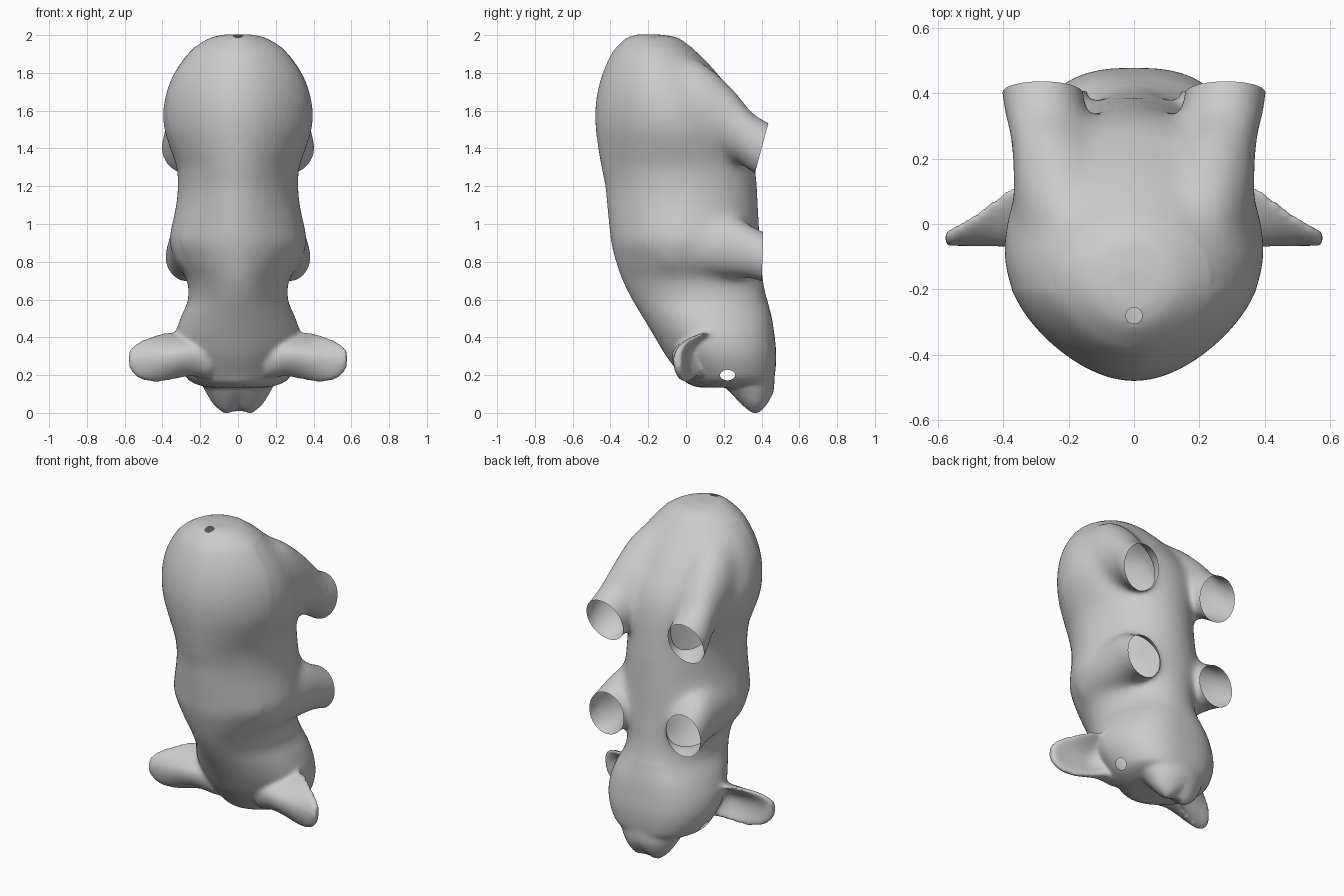
import bpy, bmesh, math

if "Cube" in bpy.data.objects:
    bpy.data.objects.remove(bpy.data.objects["Cube"])

TAU = 2 * math.pi


def spline(rows, n=5):
    """Catmull-Rom interpolation between rows of numbers."""
    out = []
    for i in range(len(rows) - 1):
        p = [rows[max(0, min(len(rows) - 1, i + k))] for k in (-1, 0, 1, 2)]
        for s in range(n):
            t = s / n
            out.append([0.5 * (2 * b + (c - a) * t + (2 * a - 5 * b + 4 * c - d) * t * t
                               + (3 * b - a - 3 * c + d) * t ** 3) for a, b, c, d in zip(*p)])
    return out + [list(rows[-1])]


def power(v, e):
    return math.copysign(abs(v) ** e, v)


def loft(bm, rings):
    """Closed tube through rings of points, capped at both ends."""
    vs = [[bm.verts.new(p) for p in r] for r in rings]
    new = []
    n = len(vs[0])
    for a, b in zip(vs, vs[1:]):
        for i in range(n):
            j = (i + 1) % n
            new.append(bm.faces.new((a[i], a[j], b[j], b[i])))
    new += [bm.faces.new(vs[0][::-1]), bm.faces.new(vs[-1])]
    bmesh.ops.recalc_face_normals(bm, faces=new)


def level_rings(rows, pinch=0.0, n=56):
    """Horizontal egg rings from rows of z, front y, back y, half width."""
    rings = []
    for z, f, b, w in spline(rows):
        # The back of the head is squarer than the torso
        square = 1 - 0.26 * max(0, min(1, (0.68 - z) / 0.2)) if pinch else 1
        ring = []
        for i in range(n):
            c, s = math.cos(TAU * i / n), math.sin(TAU * i / n)
            cx = power(c, square) if s > 0 else c
            ring.append((w * cx * (1 - pinch * min(s, 0) ** 2), (f + b) / 2 + (b - f) / 2 * s, z))
        rings.append(ring)
    return rings


bm = bmesh.new()

# Torso and head: z, front y, back y, half width
loft(bm, level_rings([
    (2.003, -0.26, -0.14, 0.07), (1.988, -0.31, -0.05, 0.14), (1.95, -0.355, 0.01, 0.21),
    (1.9, -0.395, 0.07, 0.27), (1.8, -0.44, 0.165, 0.34), (1.7, -0.468, 0.24, 0.38),
    (1.6, -0.48, 0.305, 0.398), (1.5, -0.477, 0.34, 0.392), (1.4, -0.464, 0.357, 0.36),
    (1.3, -0.447, 0.367, 0.325), (1.2, -0.427, 0.377, 0.319), (1.1, -0.417, 0.382, 0.328),
    (1.0, -0.407, 0.387, 0.35), (0.9, -0.395, 0.392, 0.365), (0.8, -0.37, 0.40, 0.325),
    (0.7, -0.335, 0.41, 0.27), (0.6, -0.285, 0.43, 0.265), (0.5, -0.225, 0.455, 0.305),
    (0.4, -0.165, 0.47, 0.335), (0.3, -0.105, 0.478, 0.33), (0.2, -0.03, 0.47, 0.285),
    (0.16, 0.0, 0.45, 0.24), (0.135, 0.06, 0.38, 0.17)], 0.2))

# Muzzle, with two lobes at its tip
muzzle = level_rings([(0.3, 0.12, 0.47, 0.24), (0.15, 0.2, 0.468, 0.19), (0.1, 0.235, 0.462, 0.165),
                      (0.05, 0.28, 0.44, 0.135), (0.015, 0.315, 0.415, 0.10),
                      (-0.005, 0.345, 0.39, 0.07)])
loft(bm, [[(x, y, z + 0.03 * max(0, 1 - abs(x) / 0.06) * max(0, 1 - z / 0.15)) for x, y, z in r]
          for r in muzzle])

# Leg stumps: x, y, z, radius x, radius z
hind = [(0.17, -0.1, 1.65, 0.18, 0.25), (0.20, 0.08, 1.625, 0.168, 0.235),
        (0.24, 0.25, 1.525, 0.137, 0.19), (0.275, 0.36, 1.425, 0.128, 0.16),
        (0.288, 0.52, 1.345, 0.128, 0.155)]
fore = [(0.17, -0.12, 0.89, 0.17, 0.18), (0.21, 0.08, 0.89, 0.15, 0.175),
        (0.24, 0.25, 0.88, 0.13, 0.165), (0.262, 0.36, 0.845, 0.122, 0.14),
        (0.272, 0.52, 0.78, 0.122, 0.135)]
for side in (-1, 1):
    for leg in (hind, fore):
        loft(bm, [[(side * (x + rx * math.cos(TAU * i / 24)), y, z + rz * math.sin(TAU * i / 24))
                   for i in range(24)] for x, y, z, rx, rz in spline(leg)])

    # Cupped ear: x, y, z, half height, curl of the upper rim, half thickness
    ear = [(0.15, 0.04, 0.30, 0.12, 0.05, 0.09), (0.25, 0.0, 0.31, 0.115, 0.12, 0.07),
           (0.33, -0.03, 0.305, 0.125, 0.16, 0.045), (0.42, -0.035, 0.29, 0.126, 0.11, 0.034),
           (0.50, -0.04, 0.28, 0.108, 0.055, 0.028), (0.55, -0.042, 0.28, 0.078, 0.025, 0.025),
           (0.578, -0.045, 0.285, 0.04, 0.005, 0.022)]
    rings = []
    for x, y, z, hh, curl, th in spline(ear):
        ring = []
        for i in range(40):
            c, s = math.cos(TAU * i / 40), math.sin(TAU * i / 40)
            ring.append((side * x, y + curl * c * c * (1 if c > 0 else 0.4) + th * power(s, 0.6),
                         z + hh * c))
        rings.append(ring)
    loft(bm, rings)

mesh = bpy.data.meshes.new("body")
bm.to_mesh(mesh)
bm.free()
body = bpy.data.objects.new("body", mesh)
bpy.context.collection.objects.link(body)

# Fuse the parts into one soft skin
remesh = body.modifiers.new("fuse", 'REMESH')
remesh.mode = 'VOXEL'
remesh.voxel_size = 0.011
soften = body.modifiers.new("soften", 'SMOOTH')
soften.factor = 0.5
soften.iterations = 12
skin = bpy.data.meshes.new_from_object(
    body.evaluated_get(bpy.context.evaluated_depsgraph_get()))
body.modifiers.clear()
body.data = skin

bm = bmesh.new()
bm.from_mesh(skin)

# Melt the legs into the torso
torso = [v for v in bm.verts if 0.6 < v.co.z < 1.93 and v.co.y > -0.2]
for _ in range(45):
    bmesh.ops.smooth_vert(bm, verts=torso, factor=0.5,
                          use_axis_x=True, use_axis_y=True, use_axis_z=True)

# Cut the leg ends open
for z0, z1, point, normal in ((1.22, 1.65, (0, 0.40, 1.40), (0, 0.965, -0.26)),
                              (0.6, 1.05, (0, 0.405, 0.83), (0, 1, -0.03))):
    faces = []
    for f in bm.faces:
        c = f.calc_center_median()
        low = z0 - 0.12 if c.y > 0.41 and z0 > 1 else z0
        if low < c.z < z1 and abs(c.x) > 0.13 and c.y > 0.36:
            faces.append(f)
    geom = set(faces)
    for f in faces:
        geom.update(f.edges)
        geom.update(f.verts)
    bmesh.ops.bisect_plane(bm, geom=list(geom), plane_co=point, plane_no=normal, clear_outer=True)


def eye_distance(c):
    """Elliptic distance from the eye centre, 1 on its rim."""
    return math.hypot((c.y - 0.22) / 0.04, (c.z - 0.2) / 0.028) if abs(c.x) > 0.1 else 9


def tail_distance(c):
    """Distance from the tail hole centre, 1 on its rim."""
    return math.hypot(c.x, c.y + 0.28) / 0.025 if c.z > 1.9 else 9


# Eye holes and tail hole, with rims pulled onto clean ovals
holes = [f for f in bm.faces if min(eye_distance(f.calc_center_median()),
                                    tail_distance(f.calc_center_median())) < 1]
bmesh.ops.delete(bm, geom=holes, context='FACES')
for v in bm.verts:
    if v.is_boundary:
        e, t = eye_distance(v.co), tail_distance(v.co)
        if 0 < e < 2:
            v.co.y = 0.22 + (v.co.y - 0.22) / e
            v.co.z = 0.2 + (v.co.z - 0.2) / e
        elif 0 < t < 2:
            v.co.x /= t
            v.co.y = -0.28 + (v.co.y + 0.28) / t
bm.to_mesh(skin)
bm.free()

grey = bpy.data.materials.new("plain grey")
grey.diffuse_color = (0.6, 0.6, 0.6, 1)
grey.use_nodes = True
grey.node_tree.nodes["Principled BSDF"].inputs["Base Color"].default_value = grey.diffuse_color
skin.materials.clear()
skin.materials.append(grey)
for p in skin.polygons:
    p.material_index = 0
    p.use_smooth = True
